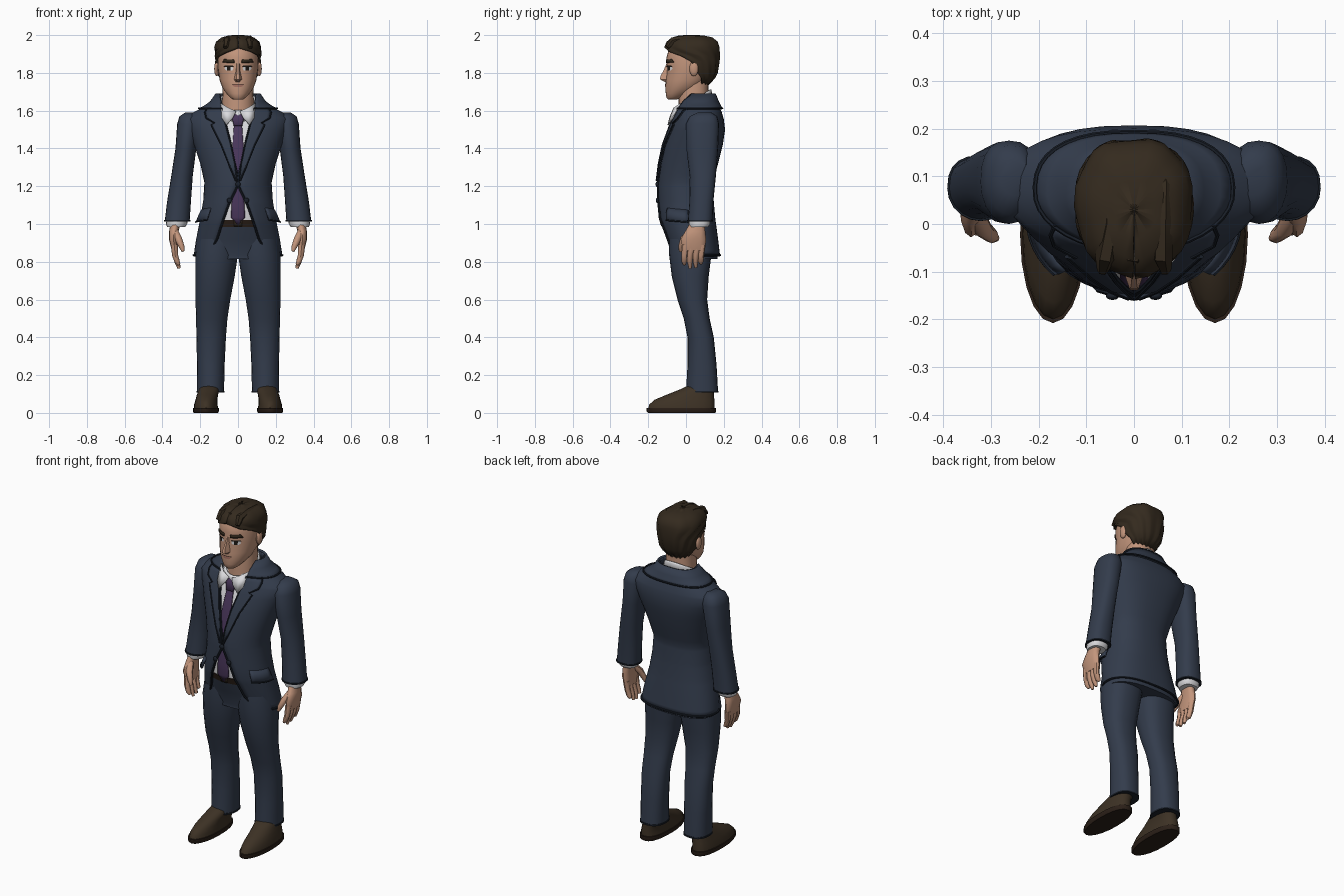
import bpy, bmesh, math
from mathutils import Vector, Matrix

if "Cube" in bpy.data.objects:
    bpy.data.objects.remove(bpy.data.objects["Cube"])

def material(name, *rgb):
    m = bpy.data.materials.new(name)
    m.diffuse_color = (*rgb, 1)
    m.use_nodes = True
    m.node_tree.nodes["Principled BSDF"].inputs["Base Color"].default_value = m.diffuse_color
    return m

SUIT = material("navy_suit", .033, .045, .072)
TRIM = material("dark_navy_trim", .010, .014, .022)
SKIN = material("skin", .54, .30, .20)
HAIR = material("dark_brown_hair", .034, .023, .013)
SHOE = material("brown_leather", .046, .031, .018)
SOLE = material("dark_leather", .024, .014, .009)
SHIRT = material("white_shirt", .70, .70, .72)
TIE = material("purple_tie", .068, .038, .105)
LIP = material("lip", .36, .16, .12)
DARK = material("eye_dark", .012, .009, .007)

# ---------- helpers ----------
def grid(name, rows, mat, closed=False, caps=False, thick=0):
    """Surface through rows of points, listed from low to high."""
    bm = bmesh.new()
    vs = [[bm.verts.new(p) for p in r] for r in rows]
    n = len(rows[0])
    for a, b in zip(vs, vs[1:]):
        for j in range(n if closed else n - 1):
            k = (j + 1) % n
            bm.faces.new((a[j], a[k], b[k], b[j]))
    if caps:
        bm.faces.new(vs[0][::-1])
        bm.faces.new(vs[-1])
    me = bpy.data.meshes.new(name)
    bm.to_mesh(me)
    bm.free()
    me.materials.append(mat)
    ob = bpy.data.objects.new(name, me)
    bpy.context.collection.objects.link(ob)
    if thick:
        ob.modifiers.new("thickness", 'SOLIDIFY').thickness = thick
    return ob

def mirror(*obs):
    for ob in obs:
        c = ob.copy()
        c.data = ob.data.copy()
        c.data.transform(Matrix.Scale(-1, 4, (1, 0, 0)))
        c.data.flip_normals()
        c.name = ob.name + "_mirrored"
        bpy.context.collection.objects.link(c)

def lerp(table, z):
    if z <= table[0][0]:
        return table[0][1:]
    for a, b in zip(table, table[1:]):
        if z <= b[0]:
            t = (z - a[0]) / (b[0] - a[0])
            return [p + (q - p) * t for p, q in zip(a[1:], b[1:])]
    return table[-1][1:]

def surf(prof, a, z, off=0):
    """Point on a profile (z, half width, front y, back y[, centre x]); angle 0 is the front."""
    rx, yf, yb, *cx = lerp(prof, z)
    s, c = math.sin(a), -math.cos(a)
    e = 1 if c <= 0 else .8
    ry = (yb - yf) / 2 + off
    x = math.copysign(abs(s) ** e, s) * (rx + off)
    y = math.copysign(abs(c) ** e, c) * ry
    return Vector((x + (cx[0] if cx else 0), (yf + yb) / 2 + y, z))

def front(prof, x, z, off=0):
    q = max(-1, min(1, x / (lerp(prof, z)[0] + off)))
    return surf(prof, math.asin(q), z, off)

def loft(name, prof, mat, zs=None, off=0, n=20):
    zs = zs or [r[0] for r in prof]
    rows = [[surf(prof, 2 * math.pi * j / n, z, off) for j in range(n)] for z in zs]
    return grid(name, rows, mat, True, True)

def open_row(prof, a0, z, off=0, n=32):
    return [surf(prof, a0 + (2 * math.pi - 2 * a0) * j / n, z, off) for j in range(n + 1)]

def patch(name, prof, rows, mat, off, tilt=0, n=5, thick=0):
    """Plate on the front of a profile; rows are (z, x from, x to)."""
    pts = []
    for z, x0, x1 in rows:
        xs = [x0 + (x1 - x0) * j / n for j in range(n + 1)]
        pts.append([front(prof, x, z + tilt * x, off) for x in xs])
    return grid(name, pts, mat, thick=thick)

def sweep(name, pts, radii, mat, n=6):
    pts = [Vector(p) for p in pts]
    if not isinstance(radii, (list, tuple)):
        radii = [radii] * len(pts)
    side, rows = None, []
    for i, p in enumerate(pts):
        t = (pts[min(i + 1, len(pts) - 1)] - pts[max(i - 1, 0)]).normalized()
        side = t.orthogonal() if side is None else side - t * side.dot(t)
        side.normalize()
        up = t.cross(side)
        rows.append([p + radii[i] * (side * math.cos(u) + up * math.sin(u))
                     for u in (2 * math.pi * k / n for k in range(n))])
    return grid(name, rows, mat, True, True)

def ball(name, loc, scale, mat):
    prof = [(math.sin(t) * scale[2], math.cos(t) * scale[0], -math.cos(t) * scale[1], math.cos(t) * scale[1])
            for t in (math.radians(d) for d in range(-80, 81, 20))]
    ob = loft(name, prof, mat, n=12)
    ob.data.transform(Matrix.Translation(loc))
    return ob

# ---------- jacket ----------
BODY = [(.835, .235, -.085, .18), (.92, .222, -.115, .17), (1.03, .20, -.148, .155), (1.12, .185, -.15, .147),
        (1.22, .178, -.147, .143), (1.32, .20, -.135, .17), (1.42, .233, -.115, .195), (1.50, .26, -.09, .207),
        (1.555, .275, -.065, .20), (1.59, .24, -.05, .19), (1.625, .17, -.04, .175), (1.65, .135, -.03, .162),
        (1.685, .108, 0, .145)]
GAP = [(.835, .18), (.86, .145), (.92, .11), (1.0, .085), (1.1, .05), (1.2, .003), (1.26, .004), (1.32, .018),
       (1.45, .045), (1.565, .075), (1.64, .09), (1.685, .1)]

def gap_angle(z, off=0):
    return math.asin(min(.98, lerp(GAP, z)[0] / (lerp(BODY, z)[0] + off)))

levels = sorted({r[0] for r in BODY} | {r[0] for r in GAP})
grid("jacket", [open_row(BODY, gap_angle(z), z) for z in levels], SUIT, thick=.008)
right_edge = [surf(BODY, gap_angle(z), z, .001) for z in levels if z < 1.6]
left_edge = [Vector((-p.x, p.y, p.z)) for p in right_edge]
hem = open_row(BODY, gap_angle(.835), .835)
sweep("jacket_edge_trim", right_edge[::-1] + hem[1:-1] + left_edge, .006, TRIM)

# collar wrapped round the neck
collar_z = [1.612, 1.625, 1.65, 1.69]
grid("jacket_collar", [open_row(BODY, gap_angle(z, .012), z, .012) for z in collar_z], SUIT, thick=.012)
sweep("collar_trim", open_row(BODY, gap_angle(1.612, .012), 1.612, .012), .005, TRIM)

# lapels with a notch
LAPEL = [(1.23, .004, .012), (1.32, .016, .05), (1.42, .037, .09), (1.525, .064, .142), (1.535, .067, .122),
         (1.56, .073, .168), (1.59, .08, .175), (1.615, .085, .165)]
mirror(patch("lapel", BODY, LAPEL, SUIT, .011, thick=.008),
       sweep("lapel_trim", [front(BODY, x1, z, .011) for z, x0, x1 in LAPEL], .0045, TRIM),
       sweep("lapel_inner_trim", [front(BODY, x0, z, .011) for z, x0, x1 in LAPEL], .004, TRIM))

# pocket flaps
flap = [[surf(BODY, .85 + .75 * j / 6, z - .01 * j / 6, o) for j in range(7)]
        for z, o in ((1.02, .020), (1.055, .013), (1.085, .003))]
mirror(grid("pocket_flap", flap, SUIT, thick=.008), sweep("pocket_flap_trim", flap[0], .004, TRIM))

# buttons
for x, z in ((0, 1.21), (.045, 1.125), (-.045, 1.125)):
    ball("jacket_button", front(BODY, x, z, .006), (.014, .008, .014), TRIM)

# ---------- sleeves, cuffs, hands ----------
ARM = [(1.015, .066, .01, .14, .322), (1.12, .063, .018, .145, .312), (1.25, .057, .02, .158, .297),
       (1.40, .055, .002, .17, .276), (1.53, .06, 0, .175, .262), (1.57, .05, .02, .165, .26),
       (1.59, .03, .06, .135, .25)]
CUFF = [(.985, .048, .018, .118, .327), (1.0, .056, .014, .128, .325), (1.03, .056, .014, .128, .322)]
HAND = [(.86, .016, -.015, .10, .335), (.92, .024, -.028, .107, .342), (.96, .025, -.005, .102, .340),
        (1.02, .028, .03, .10, .327)]
mirror(loft("sleeve", ARM, SUIT), loft("sleeve_trim", ARM, TRIM, [1.012, 1.02], .004),
       loft("shirt_cuff", CUFF, SHIRT), loft("palm", HAND, SKIN, n=12))
for y, tip in ((-.002, .785), (.028, .765), (.058, .77), (.086, .79)):
    mirror(sweep("finger", [(.337, y, .89), (.333, y - .006, .835), (.322, y - .008, .80), (.312, y - .006, tip)],
                 [.018, .016, .014, .008], SKIN, 8))
mirror(sweep("thumb", [(.335, .025, .96), (.315, -.012, .92), (.298, -.026, .88), (.29, -.03, .855)],
             [.02, .019, .015, .008], SKIN, 8))

# ---------- trousers, belt, shoes ----------
LEG = [(.11, .071, 0, .17, .145), (.25, .073, .008, .162, .144), (.40, .078, .008, .147, .142),
       (.50, .083, -.012, .125, .139), (.60, .092, -.045, .112, .133), (.72, .104, -.075, .12, .122),
       (.84, .113, -.09, .135, .113), (.92, .105, -.09, .14, .108)]
SHOE_SHAPE = [(.026, .064, -.2, .152, .17), (.045, .062, -.194, .152, .17), (.07, .058, -.165, .15, .167),
              (.095, .056, -.105, .148, .162), (.125, .055, -.03, .148, .152), (.15, .05, .02, .145, .148)]
SOLE_SHAPE = [(0, .064, -.2, .155, .17), (.008, .069, -.208, .16, .17), (.027, .069, -.208, .16, .17)]
loft("trouser_hips", BODY, SUIT, [.815, .835, .92, 1.0], -.012, 28)
mirror(loft("trouser_leg", LEG, SUIT), loft("trouser_hem", LEG, TRIM, [.107, .116], .003),
       loft("shoe", SHOE_SHAPE, SHOE), loft("shoe_sole", SOLE_SHAPE, SOLE))
loft("belt", BODY, SOLE, [.985, 1.022], -.0095, 28)
patch("belt_buckle", BODY, [(.988, -.02, .02), (1.019, -.02, .02)], SHOE, -.004, thick=.004)

# ---------- shirt and tie ----------
loft("shirt", BODY, SHIRT, [1.01, 1.12, 1.22, 1.32, 1.42, 1.5, 1.555, 1.59, 1.615], -.012, 32)
TIE_SHAPE = [(.995, -.003, .003), (1.035, -.038, .038), (1.1, -.034, .034), (1.22, -.026, .026),
             (1.4, -.03, .03), (1.515, -.022, .022), (1.53, -.024, .024), (1.575, -.036, .036), (1.585, -.03, .03)]
patch("tie", BODY, TIE_SHAPE, TIE, -.003, thick=.006)
patch("tie_knot", BODY, [(1.522, -.021, .021), (1.572, -.035, .035), (1.585, -.028, .028)], TIE, .006, thick=.01)

def tilted_ring(r, y0, z0, n=24):
    pts = []
    for j in range(n):
        a = 2 * math.pi * j / n
        y = -math.cos(a) * r
        pts.append((math.sin(a) * r, y0 + y, z0 + .6 * y))
    return pts
grid("shirt_collar", [tilted_ring(.106, .036, 1.605), tilted_ring(.098, .038, 1.645), tilted_ring(.093, .04, 1.658)],
     SHIRT, True, thick=.008)
mirror(grid("collar_wing", [[(.026, -.088, 1.565), (.062, -.098, 1.525), (.086, -.075, 1.56)],
                            [(.01, -.074, 1.597), (.05, -.066, 1.615), (.092, -.03, 1.64)]], SHIRT, thick=.006))

# ---------- neck and head ----------
loft("neck", [(1.55, .088, -.045, .12), (1.64, .084, -.04, .12), (1.70, .082, -.04, .118), (1.77, .08, -.03, .12)], SKIN)
HEAD = [(1.66, .028, -.095, -.045), (1.67, .042, -.104, -.02), (1.69, .06, -.107, .02), (1.72, .082, -.109, .07),
        (1.76, .097, -.107, .11), (1.82, .106, -.1, .14), (1.88, .109, -.104, .15), (1.93, .10, -.09, .15),
        (1.96, .08, -.06, .12)]
loft("head", HEAD, SKIN, n=28)
nose = []
for z, w, tip in ((1.752, .013, -.115), (1.766, .022, -.142), (1.785, .018, -.139), (1.81, .012, -.124), (1.85, .011, -.107)):
    l, r = front(HEAD, -w, z, -.004), front(HEAD, w, z, -.004)
    nose.append([l, (-w * .4, tip + .004, z), (w * .4, tip + .004, z), r])
grid("nose", nose, SKIN, True, True)
ear = ball("ear", (.112, .042, 1.822), (.014, .024, .04), SKIN)
mirror(ear,
       patch("eye_white", HEAD, [(1.812, .032, .062), (1.822, .024, .072), (1.834, .03, .066)], SHIRT, .002),
       patch("iris", HEAD, [(1.812, .041, .057), (1.834, .039, .059)], DARK, .0035),
       patch("upper_eyelid", HEAD, [(1.832, .022, .076), (1.839, .028, .07)], DARK, .0045),
       patch("eyebrow", HEAD, [(1.85, .02, .084), (1.868, .022, .074)], HAIR, .006, .06, thick=.006))
patch("mouth", HEAD, [(1.724, -.016, .016), (1.732, -.027, .027), (1.739, -.03, .03)], LIP, .003)
patch("mouth_line", HEAD, [(1.738, -.031, .031), (1.742, -.03, .03)], SOLE, .004)

# ---------- hair: open over the face, closed over the crown ----------
SCALP = [(1.73, .075, -.1, .112), (1.77, .099, -.1, .15), (1.80, .112, -.1, .166), (1.86, .119, -.105, .176),
         (1.89, .121, -.108, .178), (1.91, .123, -.11, .178), (1.935, .123, -.112, .177), (1.965, .113, -.10, .168),
         (1.987, .085, -.072, .14), (1.999, .045, -.03, .09)]
HAIRLINE = [2.25, 1.95, 1.72, 1.5, 1.12, .6, .02, .02, .02, .02]
hair_rows = [[p + Vector((p.x, p.y - .04, 0)).normalized() * (.003 if j % 4 < 2 else -.002)
              for j, p in enumerate(open_row(SCALP, a, r[0], 0, 28))] for r, a in zip(SCALP, HAIRLINE)]
hair_rows.append([(0, .03, 2.0)] * 29)
grid("hair", hair_rows, HAIR, thick=.014)
# swept locks on the crown
for x in (-.06, .0, .06):
    sweep("hair_lock", [(x * 1.1, -.098, 1.935), (x, -.07, 1.968), (x * .9 + .008, .0, 1.979), (x * .9 + .01, .08, 1.976),
                        (x, .145, 1.95)], [.012, .022, .02, .02, .01], HAIR, 6)

# smooth shading with crisp edges
bpy.ops.object.select_all(action='DESELECT')
for ob in bpy.context.scene.objects:
    ob.select_set(True)
    bpy.context.view_layer.objects.active = ob
bpy.ops.object.shade_smooth_by_angle(angle=math.radians(45))
